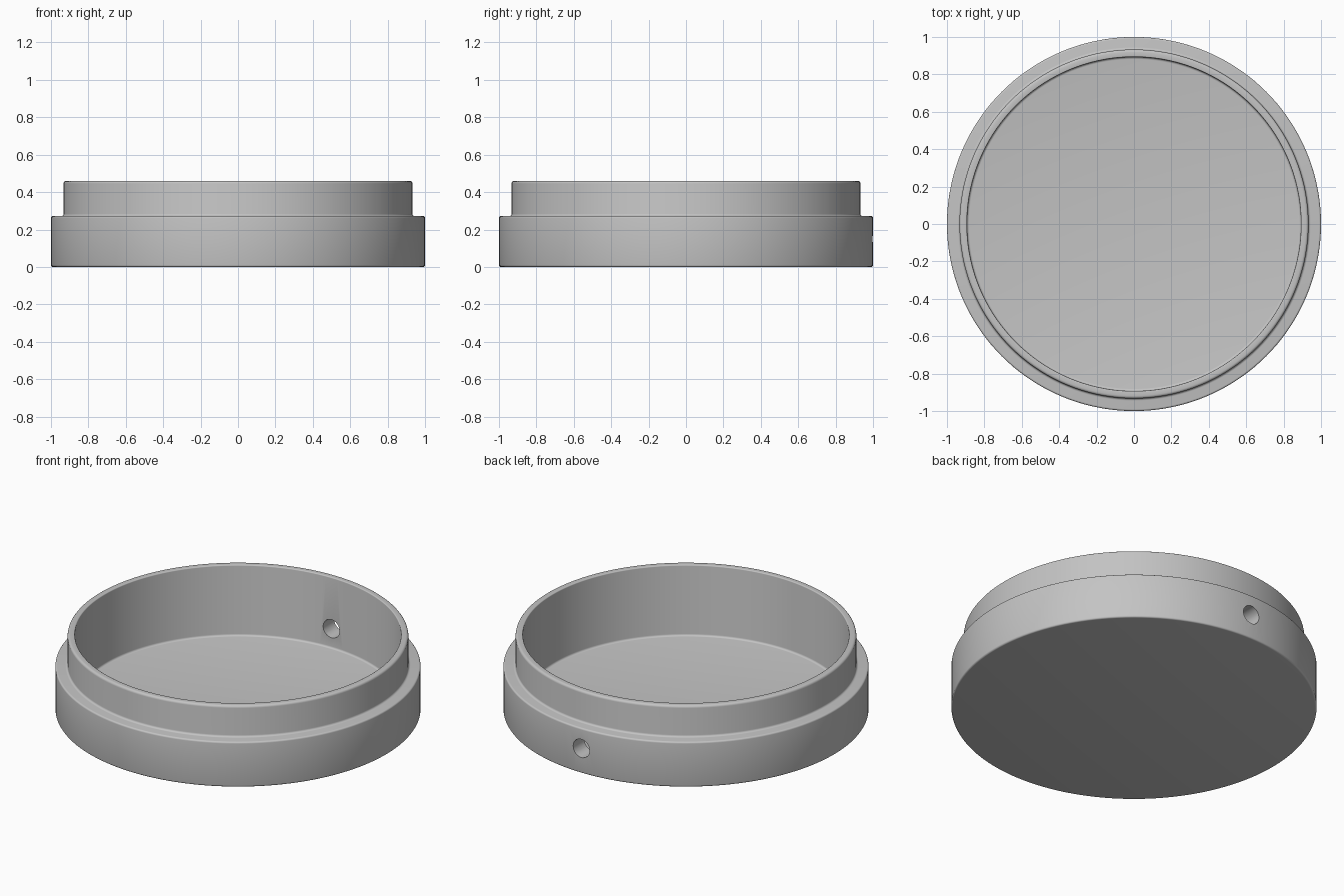
import bpy
import bmesh
import math
from mathutils import Vector

SEGMENTS = 144

cube = bpy.data.objects.get("Cube")
if cube:
    bpy.data.objects.remove(cube, do_unlink=True)

# Single plain grey finish
grey = bpy.data.materials.new("plain_grey")
grey.use_nodes = True
colour = (0.55, 0.55, 0.55, 1)
grey.diffuse_color = colour
grey.node_tree.nodes["Principled BSDF"].inputs["Base Color"].default_value = colour


def rounded(corners, steps=4):
    """Turn (radius, height, fillet) corners into profile points."""
    points = []
    for i, (r, z, fillet) in enumerate(corners):
        p = Vector((r, 0, z))
        if fillet == 0:
            points.append(p)
            continue
        before, after = corners[i - 1], corners[i + 1]
        a = (Vector((before[0], 0, before[1])) - p).normalized() * fillet
        b = (Vector((after[0], 0, after[1])) - p).normalized() * fillet
        for k in range(steps + 1):
            t = k / steps * math.pi / 2
            points.append(p + a * (1 - math.sin(t)) + b * (1 - math.cos(t)))
    return points


def lathe(name, points):
    bm = bmesh.new()
    verts = [bm.verts.new(p) for p in points]
    edges = [bm.edges.new(pair) for pair in zip(verts, verts[1:])]
    bmesh.ops.spin(bm, geom=verts + edges, cent=(0, 0, 0), axis=(0, 0, 1),
                   angle=math.tau, steps=SEGMENTS, use_duplicate=False)
    bmesh.ops.remove_doubles(bm, verts=bm.verts, dist=0.0001)
    bmesh.ops.recalc_face_normals(bm, faces=bm.faces)
    mesh = bpy.data.meshes.new(name)
    bm.to_mesh(mesh)
    bm.free()
    obj = bpy.data.objects.new(name, mesh)
    bpy.context.collection.objects.link(obj)
    mesh.materials.append(grey)
    return obj


# Stepped round cup: base, ledge, upper collar, rim, inner wall and floor
cup = lathe("stepped_cup", rounded([
    (0, 0, 0),
    (1, 0, 0.01),
    (1, 0.272, 0.01),
    (0.933, 0.272, 0.012),
    (0.933, 0.46, 0.014),
    (0.893, 0.46, 0.006),
    (0.893, 0.032, 0.012),
    (0, 0.032, 0),
]))

# Small round hole through the back wall
bpy.ops.mesh.primitive_cylinder_add(vertices=32, radius=0.055, depth=0.4,
                                    location=(0, 0.95, 0.15),
                                    rotation=(math.pi / 2, 0, 0))
cutter = bpy.context.object
cutter.name = "hole_cutter"
cutter.hide_render = True
cutter.data.materials.append(grey)

cut = cup.modifiers.new("back_hole", 'BOOLEAN')
cut.operation = 'DIFFERENCE'
cut.solver = 'EXACT'
cut.object = cutter

bpy.ops.object.select_all(action='DESELECT')
cup.select_set(True)
bpy.context.view_layer.objects.active = cup
bpy.ops.object.modifier_apply(modifier=cut.name)
bpy.data.objects.remove(cutter, do_unlink=True)
bpy.ops.object.shade_smooth_by_angle(angle=math.radians(30))
